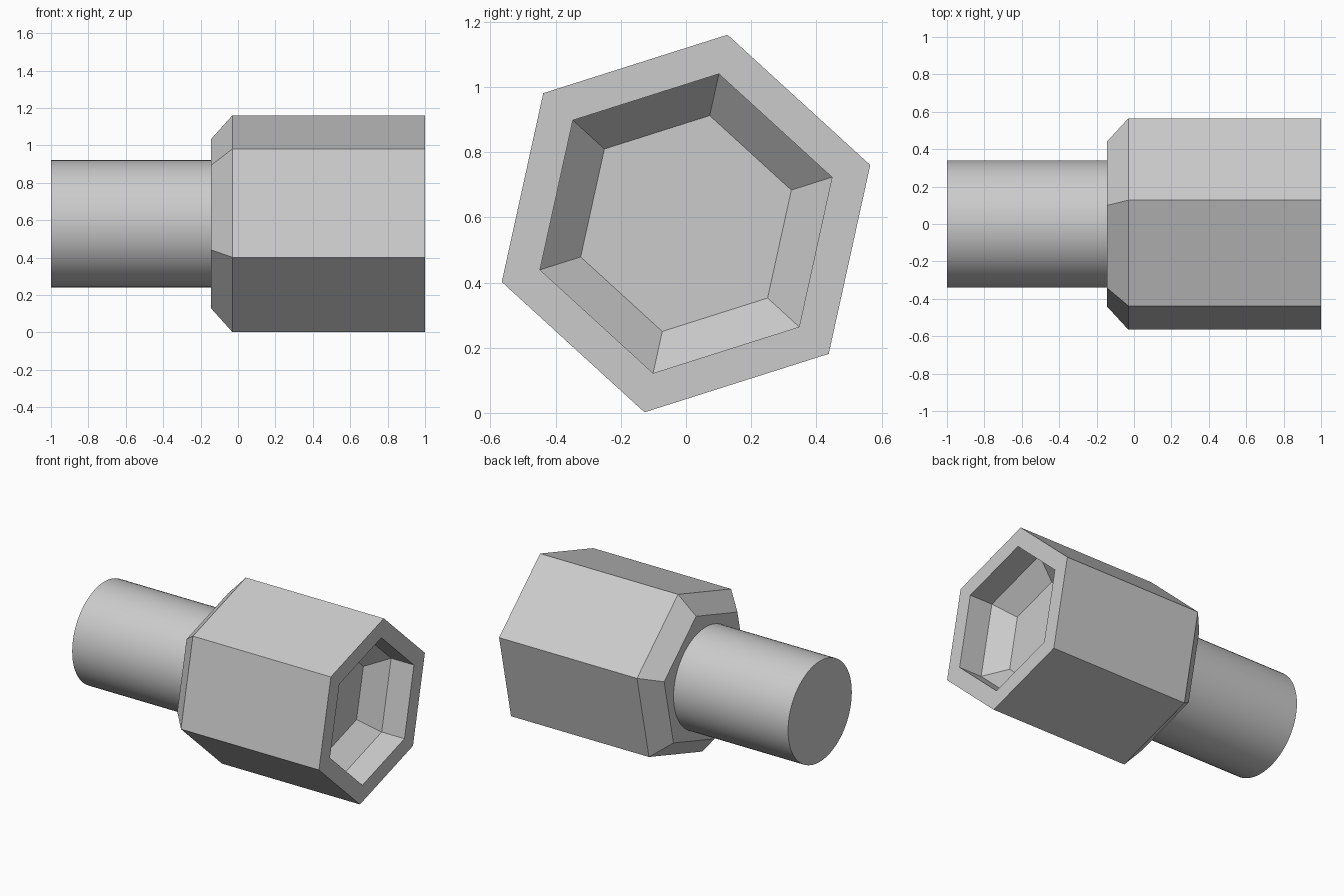
import bpy, bmesh
from math import cos, sin, radians, tau

if "Cube" in bpy.data.objects:
    bpy.data.objects.remove(bpy.data.objects["Cube"])

CENTRE_Z = 0.581
HEX_TURN = radians(17.6)

bm = bmesh.new()


def ring(x, radius, sides, turn=0.0):
    """Regular polygon lying across the x axis."""
    return [bm.verts.new((x, radius * cos(turn + tau * i / sides),
                          CENTRE_Z + radius * sin(turn + tau * i / sides)))
            for i in range(sides)]


def skin(a, b):
    """Quad wall between two rings of equal size."""
    n = len(a)
    for i in range(n):
        j = (i + 1) % n
        bm.faces.new((a[i], a[j], b[j], b[i]))


def loop_edges(verts):
    return [bm.edges.get((verts[i - 1], verts[i])) for i in range(len(verts))]


# Hexagonal head: back bevel, sides, rim, straight pocket wall, tapered pocket
head_profile = [(-0.145, 0.462), (-0.03, 0.593), (1.0, 0.593),
                (1.0, 0.47), (0.83, 0.47), (0.71, 0.339)]
head = [ring(x, r, 6, HEX_TURN) for x, r in head_profile]
for a, b in zip(head, head[1:]):
    skin(a, b)
bm.faces.new(head[-1])

# Round shank with a flat end
shank = [ring(x, 0.34, 72) for x in (-1.0, -0.145)]
skin(*shank)
bm.faces.new(shank[0])

# Flat shoulder joining the shank to the head
bmesh.ops.triangle_fill(bm, edges=loop_edges(head[0]) + loop_edges(shank[1]),
                        use_beauty=True, normal=(-1, 0, 0))
bmesh.ops.recalc_face_normals(bm, faces=bm.faces)

mesh = bpy.data.meshes.new("hex_socket_connector")
bm.to_mesh(mesh)
bm.free()
obj = bpy.data.objects.new("hex_socket_connector", mesh)
bpy.context.collection.objects.link(obj)
bpy.context.view_layer.objects.active = obj
obj.select_set(True)
bpy.ops.object.shade_smooth_by_angle(angle=radians(30))
